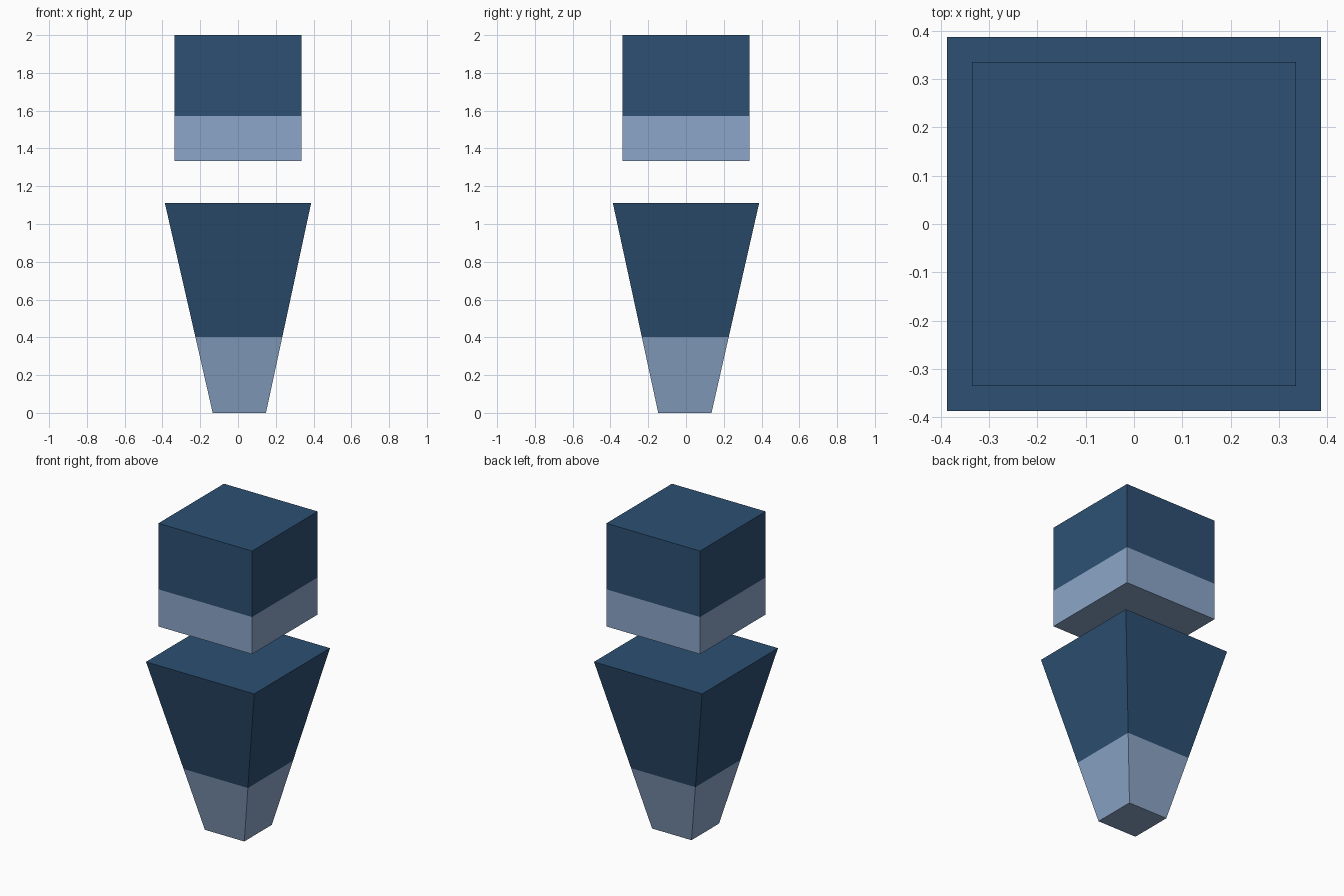
import bpy, bmesh

if "Cube" in bpy.data.objects:
    bpy.data.objects.remove(bpy.data.objects["Cube"])


def srgb(r, g, b):
    def lin(c):
        c /= 255
        return c / 12.92 if c <= 0.04045 else ((c + 0.055) / 1.055) ** 2.4
    return (lin(r), lin(g), lin(b), 1.0)


def material(name, colour):
    m = bpy.data.materials.new(name)
    m.diffuse_color = colour
    m.use_nodes = True
    m.node_tree.nodes["Principled BSDF"].inputs["Base Color"].default_value = m.diffuse_color
    return m


dark = material("dark_blue", srgb(45, 80, 115))
light = material("light_blue", srgb(140, 166, 200))


def tapered_block(name, z0, half0, centre0, z1, half1, split):
    """Four-sided block, cut at the split height into light below, dark above."""
    bm = bmesh.new()
    bmesh.ops.create_cube(bm, size=2)
    for v in bm.verts:
        if v.co.z > 0:
            v.co = (v.co.x * half1, v.co.y * half1, z1)
        else:
            v.co = (v.co.x * half0 + centre0[0], v.co.y * half0 + centre0[1], z0)
    bmesh.ops.bisect_plane(bm, geom=bm.verts[:] + bm.edges[:] + bm.faces[:],
                           plane_co=(0, 0, split), plane_no=(0, 0, 1))
    for f in bm.faces:
        f.material_index = 0 if f.calc_center_median().z > split else 1
    bmesh.ops.recalc_face_normals(bm, faces=bm.faces[:])
    me = bpy.data.meshes.new(name)
    bm.to_mesh(me)
    bm.free()
    me.materials.append(dark)
    me.materials.append(light)
    bpy.context.collection.objects.link(bpy.data.objects.new(name, me))


# Floating cube on top
tapered_block("head_cube", 1.333, 0.335, (0, 0), 2.0, 0.335, 1.573)
# Tapered body, with its foot slightly off centre
tapered_block("tapered_body", 0.0, 0.141, (0.007, -0.006), 1.11, 0.387, 0.402)
